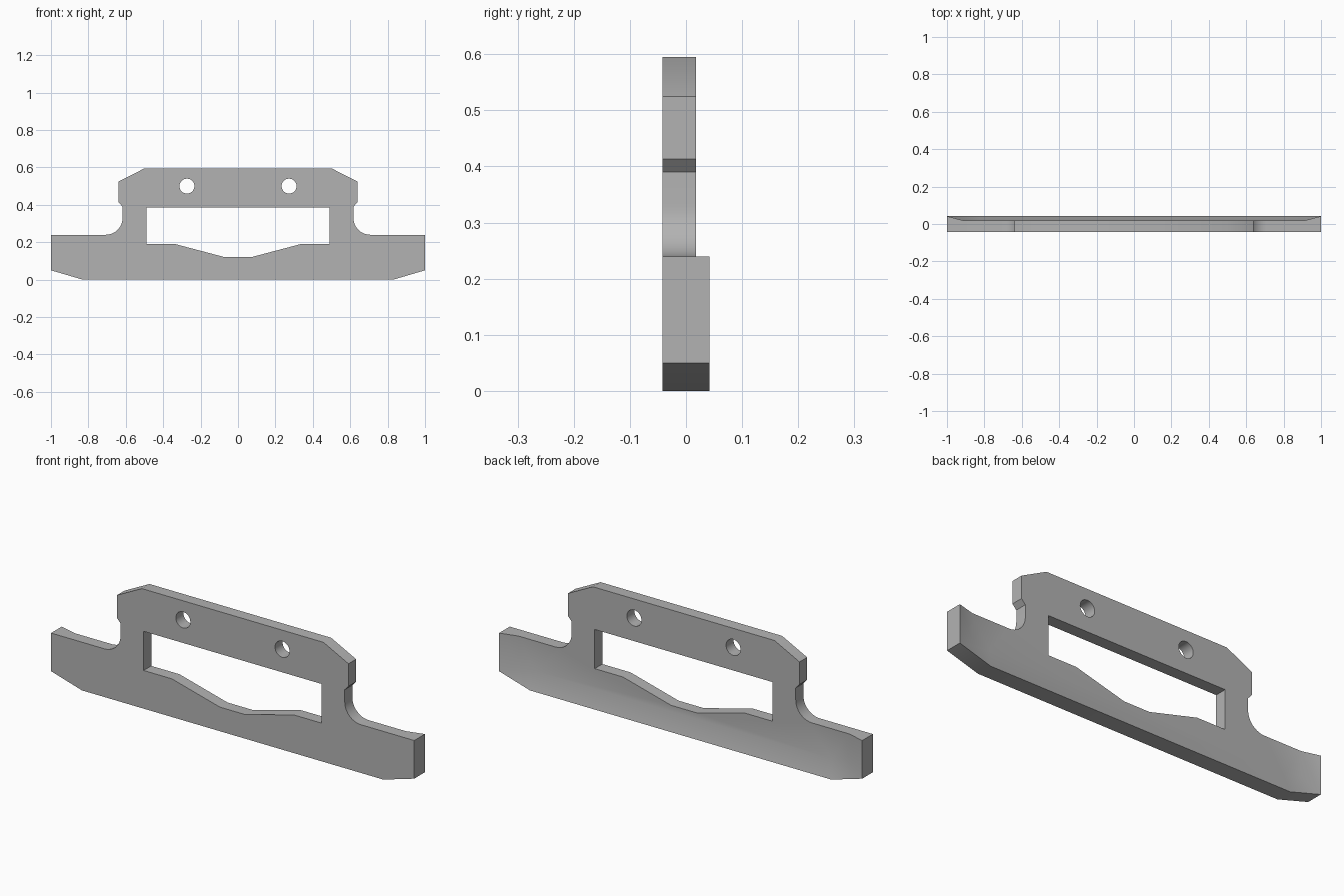
import bpy, bmesh, math

cube = bpy.data.objects.get("Cube")
if cube:
    bpy.data.objects.remove(cube)

FRONT, BACK, LIP = -0.042, 0.018, 0.042


def mirrored(half):
    """Close a right-hand profile with its mirror image."""
    return half + [(-x, z) for x, z in reversed(half)]


def circle(cx, cz, r, n=32):
    return [(cx + r * math.cos(2 * math.pi * i / n), cz + r * math.sin(2 * math.pi * i / n))
            for i in range(n)]


# Profiles: upper body with filleted neck, lower rim and its inset, window, bolt holes
R = 0.09
fillet = [(0.617 + R - R * math.cos(a), 0.24 + R - R * math.sin(a))
          for a in (math.pi / 2 * i / 10 for i in range(11))]
upper = [(0.5, 0.595), (0.638, 0.525), (0.638, 0.413), (0.617, 0.39)] + fillet + [(0.91, 0.24)]
rim = [(1, 0.24), (1, 0.05), (0.83, 0)]
rim_inset = [(0.91, 0.24), (0.91, 0.117), (0.817, 0.09)]
window = mirrored([(0.49, 0.385), (0.49, 0.19), (0.335, 0.19), (0.07, 0.12)])
openings = [window, circle(-0.273, 0.5, 0.04), circle(0.273, 0.5, 0.04)]

bm = bmesh.new()


def add_verts(points, y):
    return [bm.verts.new((x, y, z)) for x, z in points]


def loop_edges(verts):
    return [bm.edges.get(p) or bm.edges.new(p) for p in zip(verts, verts[1:] + verts[:1])]


def bridge(a, b, closed=True):
    pairs = list(zip(a, b))
    following = pairs[1:] + (pairs[:1] if closed else [])
    for (a0, b0), (a1, b1) in zip(pairs, following):
        ring = list(dict.fromkeys((a0, a1, b1, b0)))
        bm.faces.new(ring)


# Outer walls, with the rim standing further back than the body
outline = mirrored(upper + rim)
front = add_verts(outline, FRONT)
n, k = len(upper), len(rim)
back = [bm.verts.new((x, LIP if n <= i < n + 2 * k else BACK, z))
        for i, (x, z) in enumerate(outline)]
bridge(front, back)

# Sloping lip along the ends and bottom of the back
outer = back[n:n + 2 * k]
first, last = back[n - 1], back[n + 2 * k]
inset = [first] + add_verts(mirrored(rim_inset)[1:-1], BACK) + [last]
bridge(outer, inset, closed=False)
front_edges = loop_edges(front)
back_edges = loop_edges(back[:n - 1] + inset + back[n + 2 * k + 1:])

# Walls of the window and bolt holes
for points in openings:
    a, b = add_verts(points, FRONT), add_verts(points, BACK)
    bridge(a, b)
    front_edges += loop_edges(a)
    back_edges += loop_edges(b)

# Flat front and back panels
bmesh.ops.triangle_fill(bm, use_beauty=True, edges=front_edges, normal=(0, -1, 0))
bmesh.ops.triangle_fill(bm, use_beauty=True, edges=back_edges, normal=(0, 1, 0))
bmesh.ops.recalc_face_normals(bm, faces=bm.faces)

mesh = bpy.data.meshes.new("bracket_plate")
bm.to_mesh(mesh)
bm.free()
plate = bpy.data.objects.new("bracket_plate", mesh)
bpy.context.collection.objects.link(plate)

# Plain grey material
grey = bpy.data.materials.new("plain grey")
grey.use_nodes = True
colour = (0.45, 0.45, 0.45, 1)
grey.diffuse_color = colour
grey.node_tree.nodes["Principled BSDF"].inputs["Base Color"].default_value = colour
mesh.materials.append(grey)

bpy.ops.object.select_all(action="DESELECT")
plate.select_set(True)
bpy.context.view_layer.objects.active = plate
bpy.ops.object.shade_smooth_by_angle(angle=math.radians(30))
